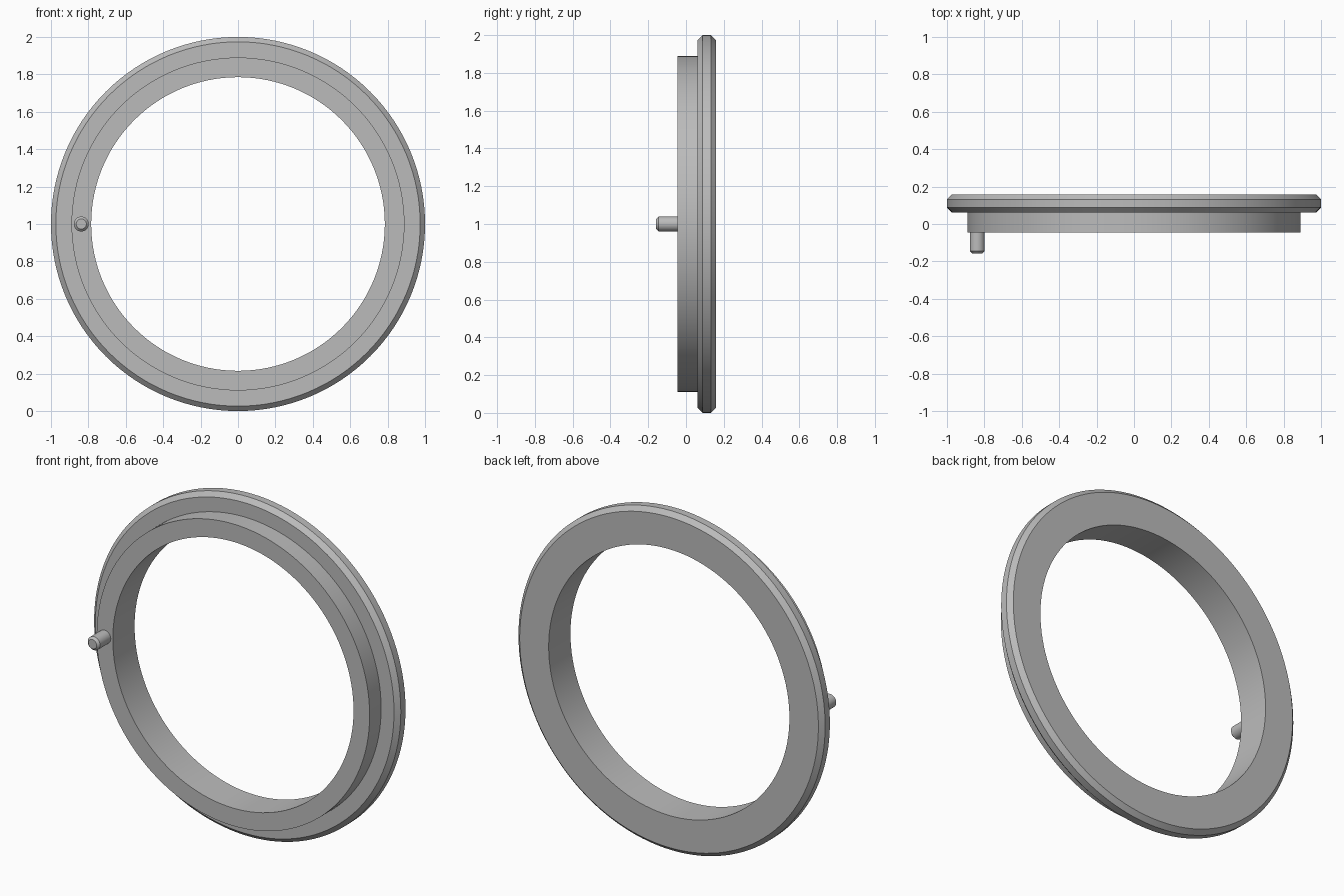
import bpy
import bmesh
import math
from mathutils import Matrix, Vector

cube = bpy.data.objects.get("Cube")
if cube:
    bpy.data.objects.remove(cube, do_unlink=True)

# One plain metal colour
metal = bpy.data.materials.new("grey_metal")
metal.use_nodes = True
colour = (0.5, 0.5, 0.5, 1)
metal.diffuse_color = colour
metal.node_tree.nodes["Principled BSDF"].inputs["Base Color"].default_value = colour


def lathe(name, profile, segments, centre, closed):
    """Spin a (radius, y) profile about the y axis through centre."""
    bm = bmesh.new()
    verts = [bm.verts.new((r, y, 0)) for r, y in profile]
    edges = [bm.edges.new(pair) for pair in zip(verts, verts[1:])]
    if closed:
        edges.append(bm.edges.new((verts[-1], verts[0])))
    bmesh.ops.spin(bm, geom=verts + edges, cent=(0, 0, 0), axis=(0, 1, 0),
                   angle=math.tau, steps=segments, use_duplicate=False)
    bmesh.ops.remove_doubles(bm, verts=bm.verts[:], dist=0.0005)
    if not closed:
        bmesh.ops.holes_fill(bm, edges=[e for e in bm.edges if e.is_boundary], sides=0)
    bmesh.ops.recalc_face_normals(bm, faces=bm.faces[:])
    bmesh.ops.transform(bm, matrix=Matrix.Translation(Vector(centre)), verts=bm.verts[:])
    mesh = bpy.data.meshes.new(name)
    bm.to_mesh(mesh)
    bm.free()
    mesh.materials.append(metal)
    obj = bpy.data.objects.new(name, mesh)
    bpy.context.collection.objects.link(obj)
    bpy.ops.object.select_all(action='DESELECT')
    obj.select_set(True)
    bpy.context.view_layer.objects.active = obj
    bpy.ops.object.shade_smooth_by_angle(angle=math.radians(25))
    return obj


# Ring: raised front collar stepping out to a chamfered rear flange
bore, collar, rim, bevel = 0.785, 0.89, 1.0, 0.026
front, step, back = -0.045, 0.062, 0.158
lathe("flanged_ring", [
    (bore, front), (collar, front), (collar, step),
    (rim - bevel, step), (rim, step + bevel),
    (rim, back - bevel), (rim - bevel, back), (bore, back),
], 128, (0, 0, 1), True)

# Locating pin with a chamfered tip, seated in the collar
lathe("locating_pin", [
    (0.04, front + 0.01), (0.04, -0.145), (0.027, -0.158),
], 48, (-0.838, 0, 1), False)
